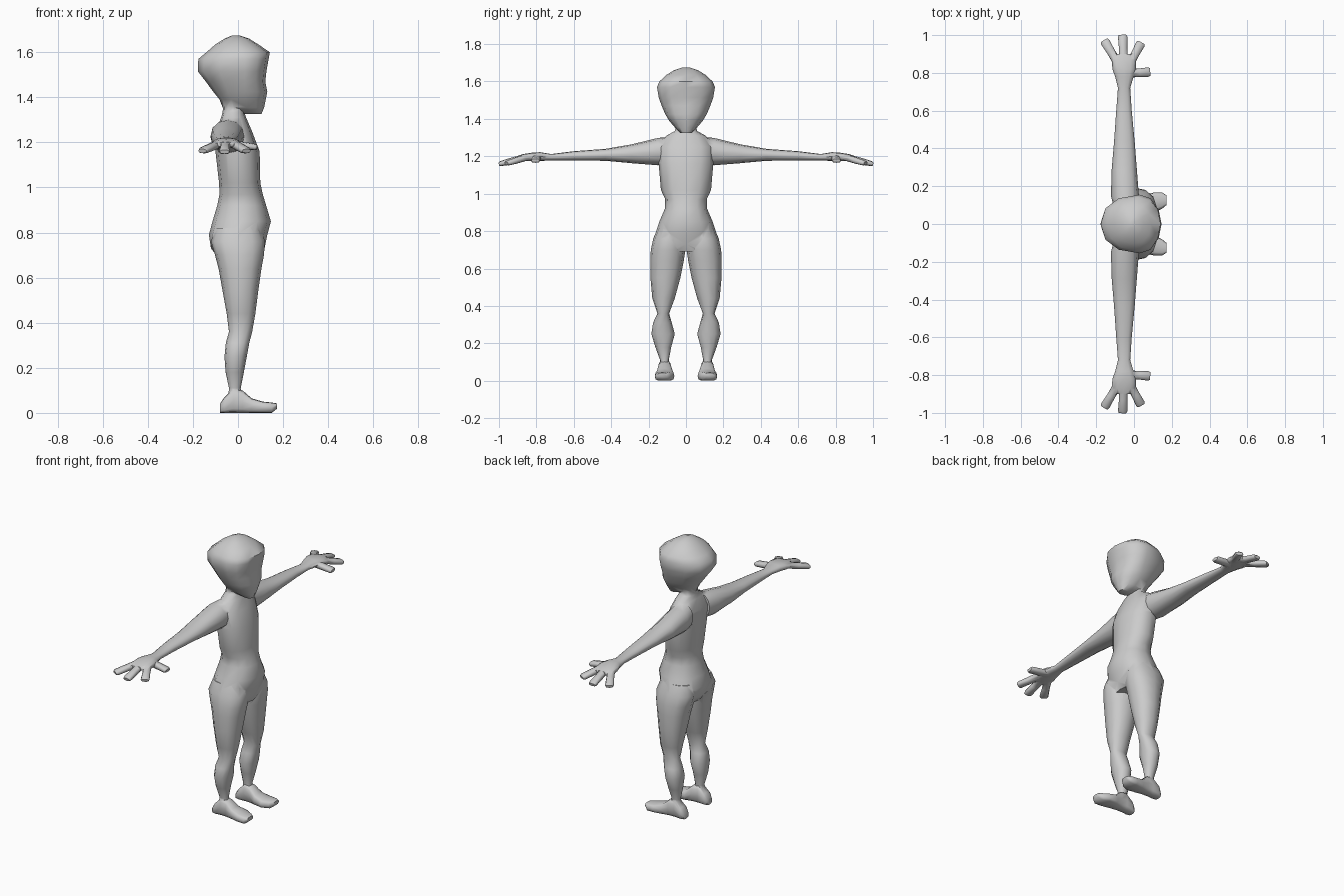
import bpy, bmesh
from math import cos, sin, pi, radians
from mathutils import Vector


def sgn_pow(v, p):
    return abs(v) ** p * (1 if v >= 0 else -1)


def make(name, loops):
    """Skin a list of point loops into a closed mesh."""
    bm = bmesh.new()
    rings = [[bm.verts.new(p) for p in loop] for loop in loops]
    n = len(rings[0])
    for a, b in zip(rings, rings[1:]):
        for i in range(n):
            j = (i + 1) % n
            bm.faces.new((a[i], a[j], b[j], b[i]))
    bm.faces.new(rings[0])
    bm.faces.new(rings[-1])
    bmesh.ops.recalc_face_normals(bm, faces=bm.faces[:])
    me = bpy.data.meshes.new(name)
    bm.to_mesh(me)
    bm.free()
    ob = bpy.data.objects.new(name, me)
    bpy.context.collection.objects.link(ob)
    return ob


def loft(name, sections, axis, side=1, n=12, power=0.9):
    """Sections: (position, u0, u1, v0, v1[, u of widest point])."""
    loops = []
    for t, u0, u1, v0, v1, *mid in sections:
        m = mid[0] if mid else (u0 + u1) / 2
        loop = []
        for k in range(n):
            c = sgn_pow(cos(2 * pi * k / n), power)
            s = sgn_pow(sin(2 * pi * k / n), power)
            u = m + c * ((u1 - m) if c > 0 else (m - u0))
            v = (v0 + v1) / 2 + s * (v1 - v0) / 2
            x, y, z = {'z': (u, v, t), 'y': (u, t, v), 'x': (t, u, v)}[axis]
            loop.append((x, y * side, z))
        loops.append(loop)
    return make(name, loops)


def finger(name, base, tip, side):
    a, b = Vector(base), Vector(tip)
    d = (b - a).normalized()
    w = d.cross(Vector((0, 0, 1))).normalized()
    h = w.cross(d)
    loops = []
    for f, hw, hh in ((0, .023, .017), (.5, .022, .017), (.92, .025, .014), (1, .021, .009)):
        c = a.lerp(b, f)
        pts = [c + w * hw * sgn_pow(cos(k * pi / 4), .7) + h * hh * sgn_pow(sin(k * pi / 4), .7)
               for k in range(8)]
        loops.append([(p.x, p.y * side, p.z) for p in pts])
    return make(name, loops)


# Torso: z, back, front, half width
torso = [(.69, -.09, .1, .14), (.73, -.12, .118, .165), (.79, -.129, .13, .162),
         (.85, -.113, .146, .143), (.92, -.092, .125, .113), (.97, -.082, .11, .111),
         (1.02, -.084, .099, .134), (1.16, -.1, .096, .146), (1.25, -.1, .062, .15),
         (1.31, -.075, .036, .105), (1.335, -.068, .028, .06), (1.39, -.065, .025, .045)]
body = loft("body", [(z, a, b, -w, w) for z, a, b, w in torso], 'z')
parts = []

# Head: z, back, front, half width, widest x
head = [(1.325, .035, .104, .03, .075), (1.355, -.068, .116, .06, .04),
        (1.39, -.082, .123, .09, .03), (1.425, -.11, .13, .111, .03),
        (1.47, -.143, .121, .13, .03), (1.515, -.178, .126, .146, .03),
        (1.57, -.176, .136, .155, .03), (1.6, -.14, .141, .142, .02),
        (1.635, -.1, .09, .105, 0), (1.66, -.06, .05, .065, 0), (1.675, -.025, .005, .02, -.01)]
parts.append(loft("head", [(z, a, b, -w, w, m) for z, a, b, w, m in head], 'z'))

leg = [(.82, -.1, .1, .02, .15), (.76, -.12, .12, .008, .175), (.7, -.102, .115, .003, .188),
       (.64, -.086, .104, .012, .191), (.55, -.07, .091, .03, .19), (.44, -.05, .077, .06, .18),
       (.36, -.04, .063, .09, .153), (.31, -.054, .05, .076, .176), (.25, -.06, .039, .06, .185),
       (.18, -.055, .026, .079, .164), (.11, -.04, .012, .092, .138), (.05, -.045, .02, .095, .14)]
foot = [(-.08, .09, .138, 0, .04), (-.06, .08, .15, 0, .07), (-.02, .08, .148, 0, .11),
        (.02, .078, .15, 0, .1), (.06, .068, .158, 0, .065), (.11, .062, .167, 0, .05),
        (.15, .082, .166, 0, .046), (.172, .1, .152, .018, .042)]
arm = [(.08, -.105, .03, 1.155, 1.305), (.15, -.122, .026, 1.152, 1.298), (.29, -.118, .015, 1.163, 1.264),
       (.43, -.106, .004, 1.176, 1.24), (.6, -.094, -.012, 1.177, 1.227), (.72, -.085, -.02, 1.178, 1.212),
       (.78, -.1, -.002, 1.175, 1.222), (.82, -.114, .01, 1.174, 1.22), (.87, -.118, .012, 1.174, 1.212),
       (.9, -.09, -.02, 1.178, 1.202)]
digits = [((-.085, .85, 1.194), (-.158, .972, 1.162)), ((-.055, .86, 1.195), (-.06, 1.0, 1.158)),
          ((-.02, .85, 1.194), (.038, .96, 1.162)), ((-.03, .797, 1.192), (.085, .805, 1.178))]

# Limbs on both sides
for s in (1, -1):
    parts.append(loft("leg", leg, 'z', s))
    parts.append(loft("foot", foot, 'x', s, power=.6))
    parts.append(loft("arm", arm, 'y', s))
    for base, tip in digits:
        parts.append(finger("finger", base, tip, s))

# Weld everything into one continuous skin
bpy.context.view_layer.objects.active = body
body.select_set(True)
for p in parts:
    mod = body.modifiers.new("weld", 'BOOLEAN')
    mod.operation, mod.solver, mod.object = 'UNION', 'EXACT', p
    bpy.ops.object.modifier_apply(modifier=mod.name)
    bpy.data.objects.remove(p)
bpy.ops.object.shade_smooth_by_angle(angle=radians(60))
